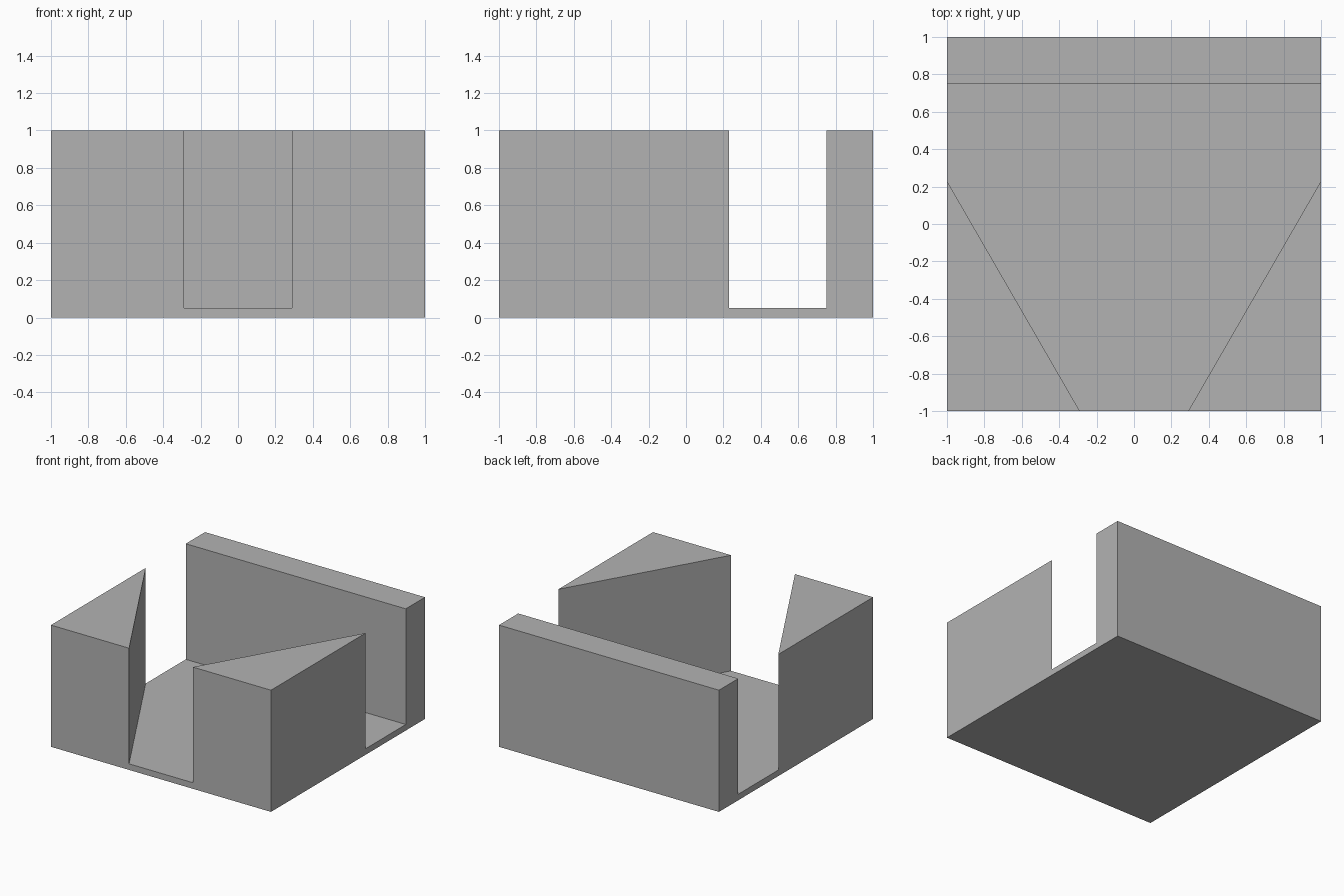
import bpy
import bmesh
from mathutils import Vector

cube = bpy.data.objects.get("Cube")
if cube:
    bpy.data.objects.remove(cube, do_unlink=True)

HALF, FLOOR, HEIGHT = 1.0, 0.05, 1.0
WALL_Y = 0.75                       # inner face of the back wall
SIDE_Y, FRONT_X = 0.23, 0.29        # ends of the slanted corner faces

# Plain grey material
grey = bpy.data.materials.new("plain grey")
grey.use_nodes = True
colour = (0.45, 0.45, 0.45, 1.0)
grey.diffuse_color = colour
grey.node_tree.nodes["Principled BSDF"].inputs["Base Color"].default_value = colour

# Floor slab
bm = bmesh.new()
bmesh.ops.create_cube(bm, size=2 * HALF)
for v in bm.verts:
    v.co.z = FLOOR if v.co.z > 0 else 0.0

# Planes bounding the back wall and the two front corner blocks
planes = [(Vector((0, WALL_Y, 0)), Vector((0, 1, 0)))]
for side in (-1, 1):
    outward = Vector((side * (SIDE_Y + HALF), FRONT_X - HALF, 0)).normalized()
    planes.append((Vector((side * HALF, SIDE_Y, 0)), outward))

for point, normal in planes:
    bmesh.ops.bisect_plane(bm, geom=bm.verts[:] + bm.edges[:] + bm.faces[:],
                           plane_co=point, plane_no=normal)

# Raise the regions beyond each plane into solid blocks
bm.normal_update()
raised = [f for f in bm.faces if f.normal.z > 0.9 and
          any((f.calc_center_median() - p).dot(n) > 0 for p, n in planes)]
blocks = bmesh.ops.extrude_discrete_faces(bm, faces=raised)["faces"]
for v in {v for f in blocks for v in f.verts}:
    v.co.z = HEIGHT

# Merge the flat faces split by the cuts
bmesh.ops.remove_doubles(bm, verts=bm.verts[:], dist=0.0001)
bmesh.ops.dissolve_limit(bm, angle_limit=0.01, verts=bm.verts[:], edges=bm.edges[:])
bmesh.ops.recalc_face_normals(bm, faces=bm.faces[:])

mesh = bpy.data.meshes.new("channel_block")
bm.to_mesh(mesh)
bm.free()
mesh.materials.append(grey)
block = bpy.data.objects.new("channel_block", mesh)
bpy.context.collection.objects.link(block)
